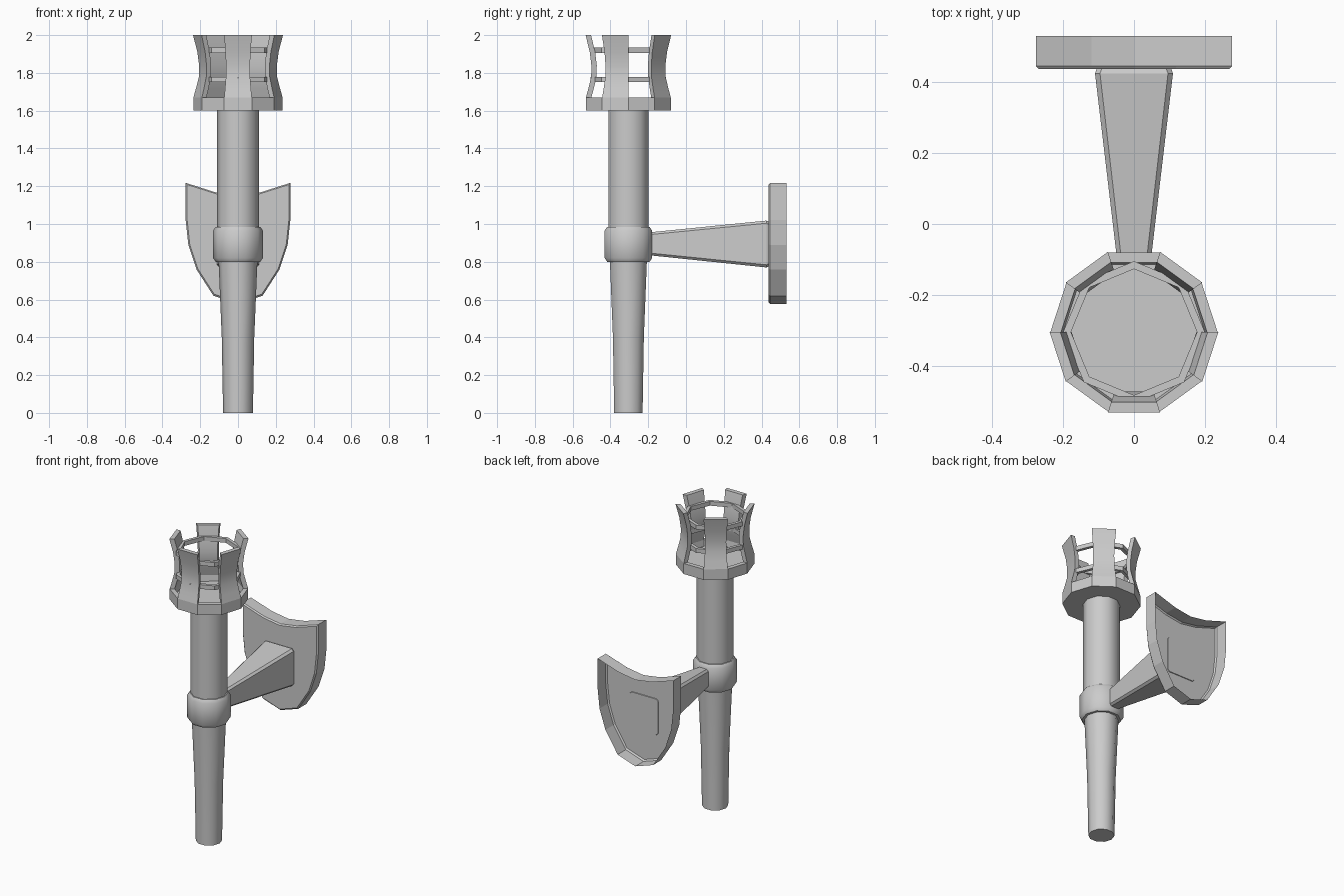
import bpy, bmesh
from math import sin, cos, pi, radians

if "Cube" in bpy.data.objects:
    bpy.data.objects.remove(bpy.data.objects["Cube"])

CY = -0.305  # y of the torch axis


def finish(bm, name, angle=None, fix=True):
    bmesh.ops.remove_doubles(bm, verts=bm.verts, dist=1e-5)
    if fix:
        bmesh.ops.recalc_face_normals(bm, faces=bm.faces)
    me = bpy.data.meshes.new(name)
    bm.to_mesh(me)
    bm.free()
    ob = bpy.data.objects.new(name, me)
    bpy.context.collection.objects.link(ob)
    if angle:
        bpy.ops.object.select_all(action='DESELECT')
        ob.select_set(True)
        bpy.context.view_layer.objects.active = ob
        bpy.ops.object.shade_smooth_by_angle(angle=radians(angle))
    return ob


def sweep(bm, profile, sides, start=0, count=None, closed=False):
    """Turn an (r, z) profile about the torch axis through some of the sides."""
    full = count is None
    count = sides if full else count
    rows = [[bm.verts.new((r * cos(a), CY + r * sin(a), z)) for r, z in profile]
            for a in [2 * pi * (start + i) / sides for i in range(count + 1)]]
    n = len(profile)
    for a, b in zip(rows, rows[1:]):
        for j in range(n if closed else n - 1):
            k = (j + 1) % n
            bm.faces.new((a[j], b[j], b[k], a[k]))
    if not full:
        bm.faces.new(rows[0])
        bm.faces.new(rows[-1][::-1])


def lathe(name, profile, sides=10, closed=False, angle=40):
    bm = bmesh.new()
    sweep(bm, profile, sides, closed=closed)
    bmesh.ops.dissolve_degenerate(bm, edges=bm.edges, dist=1e-5)
    return finish(bm, name, angle)


# Handle, shaft and collar
lathe("handle", [(0, 0), (.079, 0), (.086, .4), (.104, .83), (0, .83)])
lathe("shaft", [(0, .95), (.111, .95), (.111, 1.605), (0, 1.605)])
lathe("collar", [(0, .80), (.118, .80), (.132, .82), (.132, .965), (.118, .985), (0, .985)])

# Cup with a sunken floor
lathe("cup", [(0, 1.6), (.236, 1.6), (.236, 1.67), (.206, 1.67), (.2, 1.63), (0, 1.63)], angle=30)

# Five curved prongs on alternate sides of the cup
outer = [(.236, 1.67), (.222, 1.72), (.207, 1.78), (.206, 1.84), (.215, 1.91), (.238, 2.0)]
inner = [(r - .03, z) for r, z in reversed(outer)]
bm = bmesh.new()
for side in range(1, 10, 2):
    sweep(bm, outer + inner, 10, side, 1, closed=True)
finish(bm, "prongs", 30)

# Two octagonal hoops inside the prongs
for name, z in (("lower_hoop", 1.765), ("upper_hoop", 1.92)):
    lathe(name, [(.178, z - .014), (.2, z - .014), (.2, z + .014), (.178, z + .014)], 8, True, 30)

# Tapered bracket arm with chamfered edges
bm = bmesh.new()
rows = []
for y, w, z0, z1, c in ((-.2, .036, .835, .955, .012), (.425, .11, .77, 1.018, .014),
                        (.441, .104, .776, 1.012, .014)):
    pts = [(w - c, z0), (w, z0 + c), (w, z1 - c), (w - c, z1)]
    pts += [(-x, z) for x, z in reversed(pts)]
    rows.append([bm.verts.new((x, y, z)) for x, z in pts])
for a, b in zip(rows, rows[1:]):
    for j in range(8):
        k = (j + 1) % 8
        bm.faces.new((a[j], a[k], b[k], b[j]))
bm.faces.new(rows[0])
bm.faces.new(rows[-1][::-1])
finish(bm, "bracket_arm")

# Shield wall plate: bevelled front, side walls, open back
half = [(.13, .62), (.22, .76), (.263, .89), (.277, 1.02), (.277, 1.218), (.12, 1.168)]
outline = [(0, .577)] + half + [(0, 1.15)] + [(-x, z) for x, z in reversed(half)]
bm = bmesh.new()
rows = []
for y, s in ((.437, .97), (.446, 1), (.531, 1)):
    rows.append([bm.verts.new((x * s, y, .9 + (z - .9) * s)) for x, z in outline])
n = len(outline)
bm.faces.new(rows[0])
for a, b in zip(rows, rows[1:]):
    for j in range(n):
        k = (j + 1) % n
        bm.faces.new((a[k], a[j], b[j], b[k]))
finish(bm, "wall_shield", fix=False)
